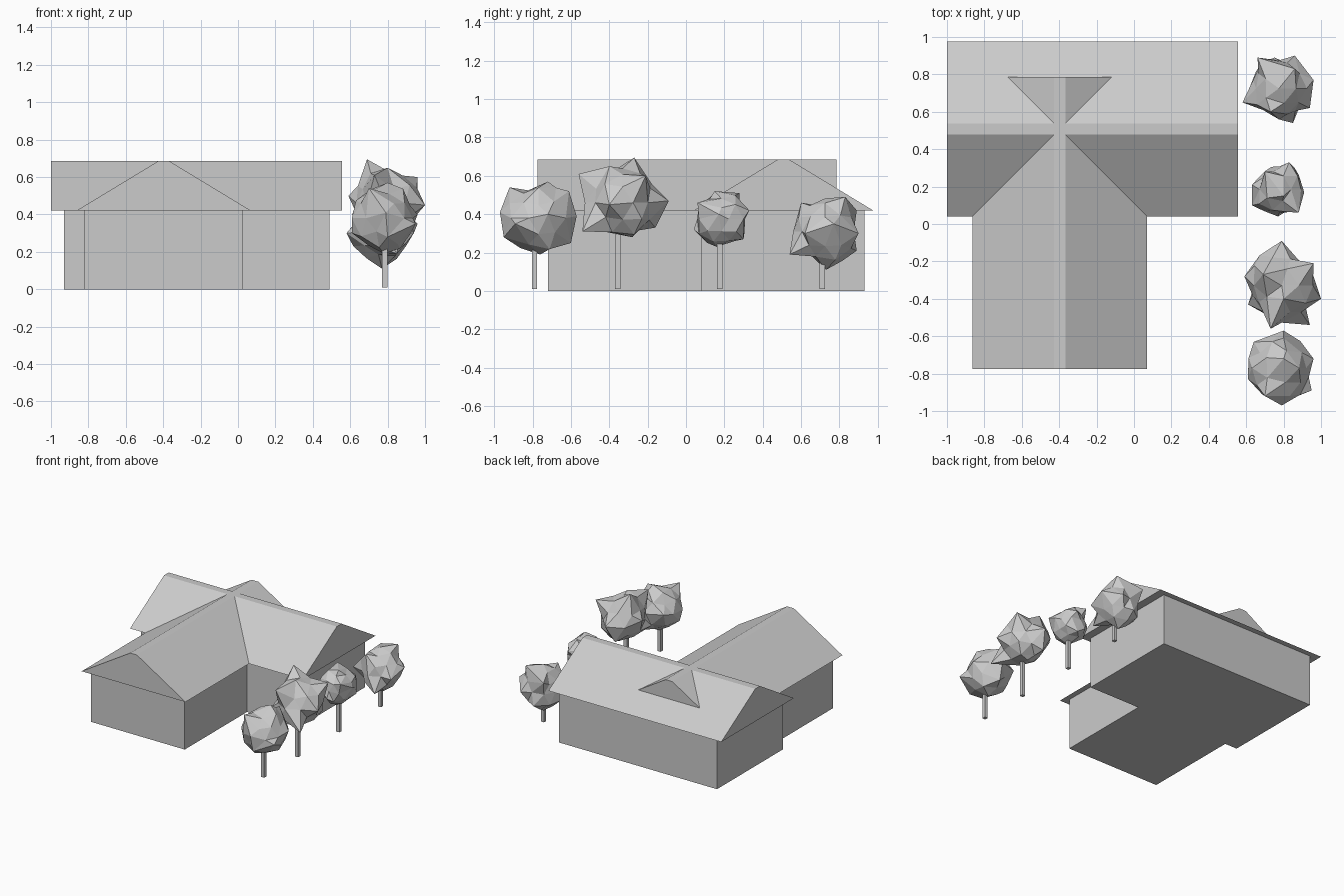
import bpy
import bmesh
import random
from mathutils import Vector

default_cube = bpy.data.objects.get("Cube")
if default_cube:
    bpy.data.objects.remove(default_cube, do_unlink=True)

GREY = (0.6, 0.6, 0.6, 1.0)
plain_grey = bpy.data.materials.new("plain_grey")
plain_grey.use_nodes = True
plain_grey.diffuse_color = GREY
plain_grey.node_tree.nodes["Principled BSDF"].inputs["Base Color"].default_value = GREY


def finish(bm, name):
    """Turn a bmesh into a flat-shaded object."""
    bmesh.ops.recalc_face_normals(bm, faces=bm.faces)
    mesh = bpy.data.meshes.new(name)
    bm.to_mesh(mesh)
    bm.free()
    mesh.materials.append(plain_grey)
    obj = bpy.data.objects.new(name, mesh)
    bpy.context.collection.objects.link(obj)
    return obj


def extrude_profile(name, points, direction):
    """Sweep a closed outline along a straight direction."""
    bm = bmesh.new()
    face = bm.faces.new([bm.verts.new(p) for p in points])
    swept = bmesh.ops.extrude_face_region(bm, geom=[face], use_keep_orig=True)
    moved = [v for v in swept["geom"] if isinstance(v, bmesh.types.BMVert)]
    bmesh.ops.translate(bm, verts=moved, vec=direction)
    return finish(bm, name)


def box(name, low, high):
    corners = [(low[0], low[1]), (high[0], low[1]), (high[0], high[1]), (low[0], high[1])]
    outline = [(x, y, low[2]) for x, y in corners]
    return extrude_profile(name, outline, (0, 0, high[2] - low[2]))


EAVE, RIDGE = 0.42, 0.685


def gable_profile(centre, half_width, half_ridge=0.03):
    """Gable outline with a narrow flat ridge: (across, height) pairs."""
    return [(centre - half_width, EAVE), (centre + half_width, EAVE),
            (centre + half_ridge, RIDGE), (centre - half_ridge, RIDGE)]


# House walls: one T-shaped body
WING_BACK = 0.08
plan = [(-0.82, -0.72), (0.025, -0.72), (0.025, WING_BACK), (0.49, WING_BACK),
        (0.49, 0.93), (-0.93, 0.93), (-0.93, WING_BACK), (-0.82, WING_BACK)]
extrude_profile("house_walls", [(x, y, 0) for x, y in plan], (0, 0, EAVE))

# Two crossing gable roofs with overhanging eaves
main_gable = gable_profile(0.508, 0.467)
extrude_profile("main_roof", [(-1, y, z) for y, z in main_gable], (1.555, 0, 0))
wing_gable = gable_profile(-0.397, 0.467)
extrude_profile("wing_roof", [(x, -0.775, z) for x, z in wing_gable], (0, 1.56, 0))


def tree(label, trunk_y, centre, radius, tips, seed):
    """Square trunk with a faceted crown whose nearest corners reach the tips."""
    rng = random.Random(seed)
    centre = Vector(centre)
    half = 0.014
    trunk_x = 0.785
    box(label + "_trunk", (trunk_x - half, trunk_y - half, 0.01),
        (trunk_x + half, trunk_y + half, centre.z))
    bm = bmesh.new()
    bmesh.ops.create_icosphere(bm, subdivisions=2, radius=1)
    free = list(bm.verts)
    for tip in tips:
        offset = Vector(tip) - centre
        corner = max(free, key=lambda v: v.co.normalized().dot(offset.normalized()))
        free.remove(corner)
        corner.co = offset
    for corner in free:
        corner.co *= radius * rng.uniform(0.84, 1.06)
    bmesh.ops.translate(bm, verts=bm.verts, vec=centre)
    finish(bm, label + "_crown")


# Row of four trees beside the house, front to back
tree("front_tree", -0.79, (0.785, -0.77, 0.38), 0.18,
     [(0.8, -0.72, 0.57), (0.7, -0.92, 0.54), (0.79, -0.97, 0.41), (0.8, -0.95, 0.28),
      (0.78, -0.76, 0.19), (0.8, -0.57, 0.39), (0.96, -0.72, 0.4), (0.95, -0.89, 0.35),
      (0.61, -0.79, 0.3), (0.64, -0.63, 0.4), (0.8, -0.6, 0.25), (0.8, -0.61, 0.52)], 3)
tree("second_tree", -0.355, (0.79, -0.33, 0.46), 0.19,
     [(0.69, -0.27, 0.695), (0.73, -0.56, 0.61), (0.94, -0.54, 0.31), (1, -0.4, 0.45),
      (0.96, -0.21, 0.6), (0.79, -0.09, 0.47), (0.61, -0.43, 0.4), (0.59, -0.28, 0.5),
      (0.8, -0.28, 0.28), (0.8, -0.4, 0.65), (0.75, -0.16, 0.33)], 8)
tree("third_tree", 0.175, (0.775, 0.185, 0.375), 0.14,
     [(0.7, 0.28, 0.51), (0.83, 0.33, 0.42), (0.91, 0.17, 0.4), (0.88, 0.06, 0.46),
      (0.77, 0.04, 0.32), (0.63, 0.1, 0.35), (0.63, 0.21, 0.4), (0.77, 0.16, 0.23),
      (0.8, 0.15, 0.52), (0.8, 0.3, 0.27)], 5)
tree("back_tree", 0.71, (0.775, 0.725, 0.31), 0.17,
     [(0.66, 0.89, 0.42), (0.86, 0.83, 0.49), (0.86, 0.9, 0.3), (0.96, 0.77, 0.35),
      (0.94, 0.62, 0.3), (0.85, 0.54, 0.19), (0.58, 0.65, 0.3), (0.73, 0.6, 0.46),
      (0.77, 0.73, 0.11), (0.75, 0.89, 0.21)], 11)
